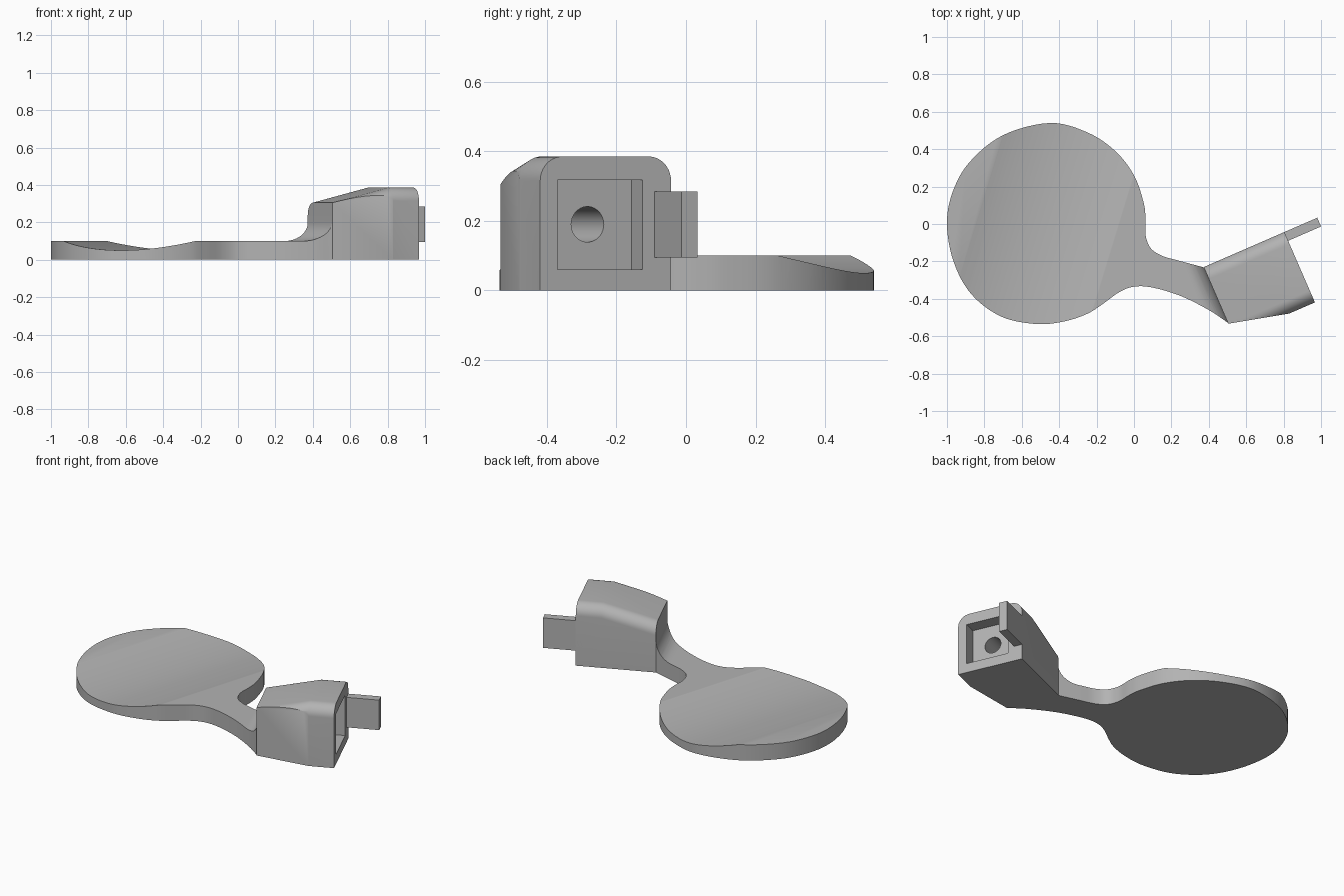
import bpy, bmesh, math
from mathutils import Vector, Matrix

if "Cube" in bpy.data.objects:
    bpy.data.objects.remove(bpy.data.objects["Cube"], do_unlink=True)

TURN = math.radians(23.5)      # heading of the housing
U = Matrix.Rotation(TURN, 4, 'Z')

grey = bpy.data.materials.new("plain grey")
grey.use_nodes = True
grey.diffuse_color = (0.45, 0.45, 0.45, 1)
grey.node_tree.nodes["Principled BSDF"].inputs["Base Color"].default_value = grey.diffuse_color


def finish(name, bm, matrix=Matrix()):
    bmesh.ops.recalc_face_normals(bm, faces=bm.faces[:])
    mesh = bpy.data.meshes.new(name)
    bm.transform(matrix)
    bm.to_mesh(mesh)
    bm.free()
    ob = bpy.data.objects.new(name, mesh)
    bpy.context.collection.objects.link(ob)
    mesh.materials.append(grey)
    return ob


def loft(name, rings, matrix=Matrix(), cut=None):
    """Skin a list of equal-length rings and cap both ends."""
    bm = bmesh.new()
    vs = [[bm.verts.new(p) for p in ring] for ring in rings]
    n = len(vs[0])
    for a, b in zip(vs, vs[1:]):
        for i in range(n):
            j = (i + 1) % n
            bm.faces.new((a[i], a[j], b[j], b[i]))
    bm.faces.new(vs[0])
    bm.faces.new(vs[-1])
    if cut:
        bmesh.ops.bisect_plane(bm, geom=bm.verts[:] + bm.edges[:] + bm.faces[:],
                               plane_co=cut[0], plane_no=cut[1], clear_outer=True)
        bmesh.ops.holes_fill(bm, edges=[e for e in bm.edges if e.is_boundary])
    return finish(name, bm, matrix)


def box(name, lo, hi, matrix=U):
    ring = [(lo[0], lo[1]), (hi[0], lo[1]), (hi[0], hi[1]), (lo[0], hi[1])]
    return loft(name, [[(x, y, z) for x, y in ring] for z in (lo[2], hi[2])], matrix)


def cylinder(name, radius, length, segments, matrix):
    bm = bmesh.new()
    bmesh.ops.create_cone(bm, cap_ends=True, segments=segments, radius1=radius,
                          radius2=radius, depth=length)
    return finish(name, bm, matrix)


def subtract(ob, cutter):
    mod = ob.modifiers.new("cut", 'BOOLEAN')
    mod.operation = 'DIFFERENCE'
    mod.solver = 'EXACT'
    mod.object = cutter
    bpy.context.view_layer.objects.active = ob
    bpy.ops.object.modifier_apply(modifier=mod.name)
    bpy.data.objects.remove(cutter, do_unlink=True)


def smooth(ob):
    bpy.ops.object.select_all(action='DESELECT')
    ob.select_set(True)
    bpy.context.view_layer.objects.active = ob
    bpy.ops.object.shade_smooth_by_angle(angle=math.radians(25))


def spline(points, steps=6):
    """Catmull-Rom curve through the points."""
    p = [Vector(q) for q in points]
    p = [2 * p[0] - p[1]] + p + [2 * p[-1] - p[-2]]
    out = []
    for a, b, c, d in zip(p, p[1:], p[2:], p[3:]):
        for k in range(steps):
            t = k / steps
            out.append(0.5 * (2 * b + (c - a) * t + (2 * a - 5 * b + 4 * c - d) * t * t
                              + (3 * b - a - 3 * c + d) * t ** 3))
    return out + [p[-2]]


# Paddle and neck: one outline from the back of the neck round to its front
outline = spline([(.373, -.232), (.24, -.196), (.15, -.17), (.09, -.13), (.062, -.06),
                  (.062, .03), (.05, .12), (0, .26), (-.1, .39), (-.25, .49), (-.45, .54),
                  (-.7, .475), (-.88, .33), (-.97, .17), (-1, 0), (-.965, -.2),
                  (-.87, -.375), (-.71, -.495), (-.52, -.535), (-.37, -.52), (-.25, -.48),
                  (-.17, -.43), (-.08, -.365), (0, -.335), (.1, -.34), (.25, -.385),
                  (.4, -.46), (.505, -.53)])
outline += [(U @ Vector((.27, v, 0))).to_2d() for v in (-.69, -.365)]
paddle = loft("paddle_and_neck", [[(p[0], p[1], z) for p in outline] for z in (0, .25)])

# Flat top that sweeps up in a fillet against the housing
arc = [(.15 + .1 * math.sin(a), .2 - .1 * math.cos(a))
       for a in (math.pi / 2 * i / 12 for i in range(13))]
side = [(-2, .1)] + arc + [(.25, .6), (-2, .6)]
subtract(paddle, loft("top_cutter", [[(u, v, z) for u, z in side] for v in (-2, 2)], U))

# Shallow cylindrical dish across the paddle
across = Vector((.956, -.293, 0))
R = 1.357
along = Vector((0, 0, 1)).cross(across)
dish = Matrix.Translation(across * -.445 + Vector((0, 0, R + .05))) @ \
    along.to_track_quat('Z', 'Y').to_matrix().to_4x4()
subtract(paddle, cylinder("dish_cutter", R, 4, 256, dish))
smooth(paddle)


# Housing: arched section rising towards the open end, front side tapered
def section(u, top, front=-.77, back=-.36, r=.07):
    ring = [(u, front, 0), (u, back, 0)]
    for centre, start in ((back - r, 0), (front + r, math.pi / 2)):
        for i in range(11):
            a = start + math.pi / 2 * i / 10
            ring.append((u, centre + r * math.cos(a), top - r + r * math.sin(a)))
    return ring


housing = loft("housing", [section(.25, .305), section(.57, .385), section(.72, .385)], U,
               cut=((.25, -.69, 0), (-.08, -.32, 0)))
subtract(housing, box("socket_cutter", (.64, -.716, .06), (.8, -.449, .318)))
bore = Matrix.Translation((.53, -.587, .19)) @ Matrix.Rotation(math.pi / 2, 4, 'Y')
subtract(housing, cylinder("bore_cutter", .051, .32, 48, U @ bore))
smooth(housing)

# Tab standing out from the back corner of the open end
box("tab", (.68, -.411, .095), (.912, -.36, .285))
